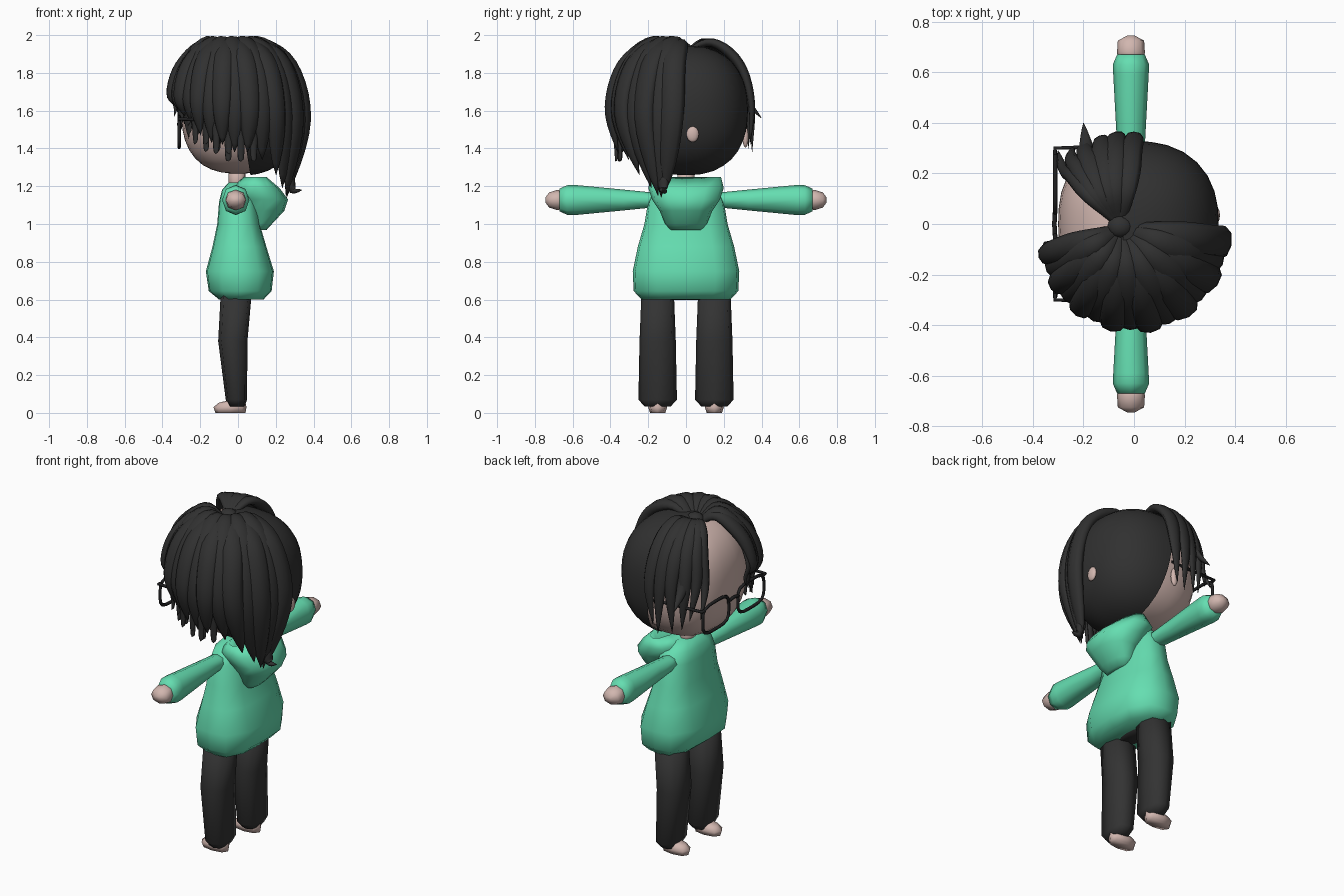
import bpy, bmesh, math
from mathutils import Vector

cube = bpy.data.objects.get("Cube")
if cube:
    bpy.data.objects.remove(cube)


def material(name, rgb):
    m = bpy.data.materials.new(name)
    m.use_nodes = True
    m.diffuse_color = (*rgb, 1)
    bsdf = m.node_tree.nodes["Principled BSDF"]
    bsdf.inputs["Base Color"].default_value = (*rgb, 1)
    bsdf.inputs["Roughness"].default_value = 0.8
    return m


GREEN = material("mint green", (0.13, 0.73, 0.44))
SKIN = material("pale skin", (0.64, 0.47, 0.43))
HAIR = material("soft black", (0.03, 0.03, 0.03))
PANTS = material("charcoal cloth", (0.033, 0.033, 0.033))
FRAME = material("black plastic", (0.015, 0.015, 0.016))


def finish(name, bm, mat):
    bmesh.ops.recalc_face_normals(bm, faces=bm.faces)
    mesh = bpy.data.meshes.new(name)
    bm.to_mesh(mesh)
    bm.free()
    mesh.materials.append(mat)
    for p in mesh.polygons:
        p.use_smooth = True
    ob = bpy.data.objects.new(name, mesh)
    bpy.context.scene.collection.objects.link(ob)
    return ob


def skin_rings(bm, rings):
    """Join rings of points into a closed tube."""
    rows = [[bm.verts.new(p) for p in ring] for ring in rings]
    n = len(rows[0])
    for a, b in zip(rows, rows[1:]):
        for i in range(n):
            j = (i + 1) % n
            bm.faces.new((a[i], a[j], b[j], b[i]))
    bm.faces.new(rows[0])
    bm.faces.new(rows[-1])


def oval(center, u, v, sides=12, power=2.0):
    pts = []
    for i in range(sides):
        a = 2 * math.pi * i / sides
        c, s = math.cos(a), math.sin(a)
        k = (abs(c) ** power + abs(s) ** power) ** (-1 / power)
        pts.append(Vector(center) + Vector(u) * c * k + Vector(v) * s * k)
    return pts


def upright(name, levels, mat, y=0, sides=12, power=2.4):
    """Loft of levels (z, front, back, half width)."""
    bm = bmesh.new()
    skin_rings(bm, [oval(((a + b) / 2, y, z), ((b - a) / 2, 0, 0), (0, w, 0), sides, power)
                    for z, a, b, w in levels])
    return finish(name, bm, mat)


def along_y(name, side, levels, mat):
    """Loft of levels (distance, half depth, half height) for an arm."""
    bm = bmesh.new()
    skin_rings(bm, [oval((-0.012, side * d, 1.127), (rx, 0, 0), (0, 0, rz), 8, 2.2)
                    for d, rx, rz in levels])
    return finish(name, bm, mat)


def smooth_path(points, steps=5):
    """Catmull-Rom samples through the points."""
    p = [Vector(q) for q in points]
    p = [2 * p[0] - p[1]] + p + [2 * p[-1] - p[-2]]
    out = []
    for a, b, c, d in zip(p, p[1:], p[2:], p[3:]):
        for i in range(steps):
            t = i / steps
            out.append((2 * b + (c - a) * t + (2 * a - 5 * b + 4 * c - d) * t * t
                        + (3 * b - a - 3 * c + d) * t ** 3) / 2)
    return out + [p[-2]]


HEAD = Vector((0, 0, 1.6))


def strand(bm, points, width, thick, blunt=4):
    """Flattened lock of hair lying on the head and ending in a tip."""
    path = smooth_path(points)
    rings = []
    for i, p in enumerate(path):
        t = i / (len(path) - 1)
        tangent = (path[min(i + 1, len(path) - 1)] - path[max(i - 1, 0)]).normalized()
        across = tangent.cross(p - HEAD).normalized()
        out = across.cross(tangent)
        k = min(1, 0.4 + 1.6 * t) * (1 - t ** blunt) + 0.02
        rings.append(oval(p, across * width * k, out * thick * k, 8))
    skin_rings(bm, rings)


def head_shell(radii, power):
    bm = bmesh.new()
    bmesh.ops.create_uvsphere(bm, u_segments=32, v_segments=20, radius=1)
    for v in bm.verts:
        k = sum(abs(c) ** power for c in v.co) ** (-1 / power)
        v.co = HEAD + Vector(c * k * r for c, r in zip(v.co, radii))
    return bm


def blob(name, center, size, mat):
    bm = bmesh.new()
    bmesh.ops.create_uvsphere(bm, u_segments=12, v_segments=8, radius=1)
    for v in bm.verts:
        v.co = Vector(center) + Vector(c * s for c, s in zip(v.co, size))
    return finish(name, bm, mat)


def wire(name, points, closed=False, radius=0.009):
    curve = bpy.data.curves.new(name, "CURVE")
    curve.dimensions = "3D"
    curve.bevel_depth = radius
    curve.bevel_resolution = 1
    curve.use_fill_caps = True
    spline = curve.splines.new("POLY")
    spline.points.add(len(points) - 1)
    for q, p in zip(spline.points, points):
        q.co = (*p, 1)
    spline.use_cyclic_u = closed
    curve.materials.append(FRAME)
    bpy.context.scene.collection.objects.link(bpy.data.objects.new(name, curve))


# Hoodie body, hood, neck and seat
upright("hoodie_body", [(0.6, -0.1, 0.135, 0.235), (0.645, -0.155, 0.178, 0.277),
                        (0.75, -0.17, 0.19, 0.282), (0.88, -0.135, 0.15, 0.255),
                        (1.0, -0.11, 0.115, 0.22), (1.12, -0.1, 0.1, 0.2),
                        (1.18, -0.085, 0.08, 0.17), (1.22, -0.05, 0.05, 0.09)], GREEN, power=3.4)
upright("hood", [(0.967, 0.08, 0.15, 0.08), (1.0, 0.06, 0.18, 0.11),
                 (1.07, 0.03, 0.245, 0.14), (1.13, 0.0, 0.265, 0.18),
                 (1.19, -0.04, 0.22, 0.2), (1.25, 0.03, 0.15, 0.185),
                 (1.2, 0.05, 0.13, 0.13)], GREEN)
upright("neck", [(1.15, -0.05, 0.04, 0.045), (1.32, -0.05, 0.04, 0.045)], SKIN)
upright("trouser_seat", [(0.597, -0.06, 0.05, 0.1), (0.7, -0.1, 0.1, 0.22)], PANTS)

# Arms, legs, feet, ears and glasses on both sides
for side, tag in ((1, "rear"), (-1, "near")):
    along_y("sleeve_" + tag, side, [(0.1, 0.05, 0.04), (0.2, 0.05, 0.042), (0.33, 0.056, 0.055),
                                    (0.59, 0.07, 0.08), (0.63, 0.072, 0.078),
                                    (0.67, 0.055, 0.06)], GREEN)
    along_y("hand_" + tag, side, [(0.65, 0.052, 0.045), (0.68, 0.055, 0.054),
                                  (0.725, 0.052, 0.04), (0.745, 0.015, 0.012)], SKIN)
    upright("trouser_leg_" + tag, [(0.035, -0.05, 0.035, 0.07), (0.07, -0.065, 0.048, 0.102),
                                   (0.38, -0.105, 0.05, 0.096), (0.66, -0.09, 0.075, 0.085)],
            PANTS, side * 0.15, 8, 3)
    upright("foot_" + tag, [(0, -0.12, 0.04, 0.04), (0.03, -0.13, 0.045, 0.05),
                            (0.055, -0.1, 0.04, 0.04), (0.07, -0.03, 0.03, 0.03)],
            SKIN, side * 0.15, 8)
    blob("ear_" + tag, (-0.02, side * 0.315, 1.46), (0.022, 0.016, 0.055), SKIN)
    wire("lens_rim_" + tag, oval((-0.312, side * 0.165, 1.487), (0, 0.122, 0), (0, 0, 0.082),
                                 24, 4), True)
    wire("glasses_arm_" + tag, [(-0.312, side * 0.27, 1.55), (-0.312, side * 0.3, 1.555),
                                (0.0, side * 0.31, 1.55)])
wire("glasses_bridge", [(-0.312, -0.05, 1.52), (-0.315, 0, 1.53), (-0.312, 0.05, 1.52)])

# Head, and scalp cut along a sloping hairline
finish("head", head_shell((0.3, 0.315, 0.333), 2.5), SKIN)
bm = head_shell((0.335, 0.328, 0.345), 2.35)
bmesh.ops.bisect_plane(bm, geom=bm.verts[:] + bm.edges[:] + bm.faces[:],
                       plane_co=(-0.04, 0, 1.92), plane_no=(1, 0, 0.16), clear_inner=True)
finish("scalp", bm, HAIR)
blob("parting", (-0.055, -0.01, 1.925), (0.05, 0.045, 0.035), HAIR)
blob("nape_gap", (0.325, 0.035, 1.475), (0.015, 0.033, 0.042), SKIN)

# Large fan of locks swept from the parting to one side and the back
ROOT = Vector((-0.05, -0.02, 0))
TAIL = Vector((0.25, -0.13, 0))
ENDS = (1.62, 1.58, 1.57, 1.52, 1.47, 1.43, 1.42, 1.38, 1.38, 1.34, 1.26, 1.19, 1.15, 1.14, 1.16)
bm = bmesh.new()
for i, end in enumerate(ENDS):
    f = i / (len(ENDS) - 1)
    a = math.radians(199 + 153 * f)
    reach = 0.313 + 0.085 * min(1, f * 1.5) + 0.008 * (-1) ** i
    ray = Vector((math.cos(a), math.sin(a), 0))
    tip = ROOT + ray * reach * 0.9
    tip = tip.lerp(TAIL, max(0, min(0.75, (f - 0.6) * 3)))
    spots = [(0.05, 1.9), (0.4, 1.96 - 0.007 * (-1) ** i), (0.82, 1.84),
             (1, 1.55 + 0.3 * (end - 1.15))]
    path = [ROOT + ray * reach * r + Vector((0, 0, z)) for r, z in spots]
    strand(bm, path + [tip + Vector((0, 0, end))], 0.053 + 0.012 * f, 0.036, 4 + 7 * f)
    # Thin wisps under the fringe and at the ends
    if f < 0.6:
        for k in (-0.1, 0.1):
            b = Vector((math.cos(a + k), math.sin(a + k), 0))
            strand(bm, [ROOT + b * reach * r + Vector((0, 0, z)) for r, z in
                        ((0.8, 1.84), (0.95, 1.7), (0.9, end), (0.92, end - 0.05))], 0.022, 0.012)
# Lock hanging past the glasses and flicked end of the tail
strand(bm, [(-0.25, -0.2, 1.75), (-0.27, -0.22, 1.6), (-0.26, -0.23, 1.45)], 0.03, 0.012)
strand(bm, [(0.27, -0.12, 1.4), (0.28, -0.12, 1.25), (0.29, -0.12, 1.18), (0.34, -0.12, 1.18)],
       0.03, 0.02)
finish("swept_hair", bm, HAIR)

# Looser locks on the other side of the parting
bm = bmesh.new()
for (mx, my), (sx, sy, sz), (tx, ty, tz), w in (
        ((-0.03, 0.14), (0.0, 0.345, 1.65), (-0.02, 0.34, 1.42), 0.05),
        ((-0.08, 0.14), (-0.07, 0.345, 1.65), (-0.06, 0.35, 1.38), 0.052),
        ((-0.11, 0.13), (-0.13, 0.33, 1.66), (-0.14, 0.33, 1.4), 0.05),
        ((-0.14, 0.12), (-0.19, 0.3, 1.68), (-0.2, 0.4, 1.56), 0.046),
        ((-0.14, 0.12), (-0.2, 0.3, 1.65), (-0.19, 0.31, 1.42), 0.046),
        ((-0.16, 0.11), (-0.25, 0.26, 1.68), (-0.24, 0.31, 1.48), 0.04),
        ((-0.17, 0.1), (-0.28, 0.22, 1.66), (-0.3, 0.29, 1.5), 0.032)):
    strand(bm, [(-0.06, 0, 1.91), (mx, my, 1.96),
                (mx * 0.5 + sx * 0.55, my * 0.4 + sy * 0.65, 1.85),
                (sx, sy, sz), (tx, ty, tz)], w, 0.028)
finish("loose_locks", bm, HAIR)
